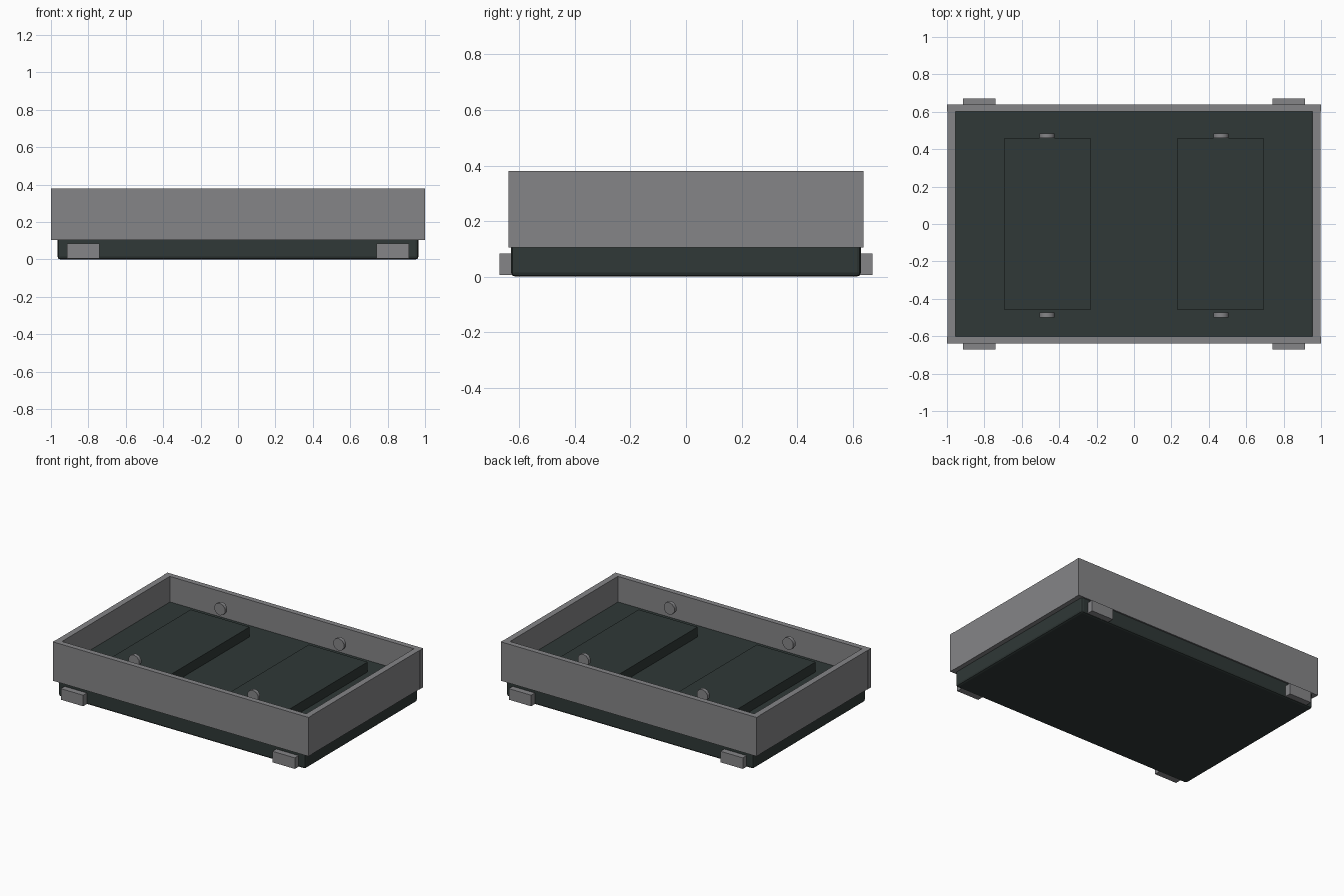
import bpy
import math

if "Cube" in bpy.data.objects:
    bpy.data.objects.remove(bpy.data.objects["Cube"])


def material(name, rgb):
    m = bpy.data.materials.new(name)
    m.diffuse_color = (*rgb, 1)
    m.use_nodes = True
    m.node_tree.nodes["Principled BSDF"].inputs["Base Color"].default_value = m.diffuse_color
    return m


grey = material("mid grey", (0.235, 0.235, 0.245))
dark = material("dark green grey", (0.029, 0.040, 0.038))


def box(name, x0, x1, y0, y1, z0, z1, mat, bevel=0):
    bpy.ops.mesh.primitive_cube_add(
        size=1, location=((x0 + x1) / 2, (y0 + y1) / 2, (z0 + z1) / 2))
    o = bpy.context.object
    o.name = name
    o.scale = (x1 - x0, y1 - y0, z1 - z0)
    bpy.ops.object.transform_apply(location=False, rotation=False, scale=True)
    o.data.materials.append(mat)
    if bevel:
        b = o.modifiers.new("bevel", "BEVEL")
        b.width = bevel
        b.segments = 2
    return o


# Solid base with softened edges; its top is the tray floor
box("base", -0.965, 0.965, -0.63, 0.63, 0.0, 0.20, dark, 0.015)

for s, side in ((-1, "left"), (1, "right")):
    # Short wall fitted between the long walls
    xa, xb = sorted((s * 0.955, s * 0.998))
    box(side + "_wall", xa, xb, -0.602, 0.602, 0.105, 0.38, grey)

    # Raised floor panel
    xa, xb = sorted((s * 0.232, s * 0.692))
    box(side + "_panel", xa, xb, -0.46, 0.46, 0.19, 0.27, dark)

    for t, end in ((-1, "front"), (1, "back")):
        # Foot block on the long side of the base
        xa, xb = sorted((s * 0.74, s * 0.915))
        ya, yb = sorted((t * 0.62, t * 0.672))
        box(f"{end}_{side}_foot", xa, xb, ya, yb, 0.006, 0.084, grey)

        # Round knob at the end of the panel
        bpy.ops.mesh.primitive_cylinder_add(
            vertices=10, radius=0.043, depth=0.025,
            location=(s * 0.465, 0.472 if t > 0 else -0.487, 0.333),
            rotation=(math.pi / 2, 0, 0))
        knob = bpy.context.object
        knob.name = f"{end}_{side}_knob"
        knob.data.materials.append(grey)
        bpy.ops.object.shade_smooth_by_angle(angle=math.radians(40))

# Long walls running the full length
for t, end in ((-1, "front"), (1, "back")):
    ya, yb = sorted((t * 0.602, t * 0.64))
    box(end + "_wall", -1.0, 1.0, ya, yb, 0.105, 0.38, grey)
